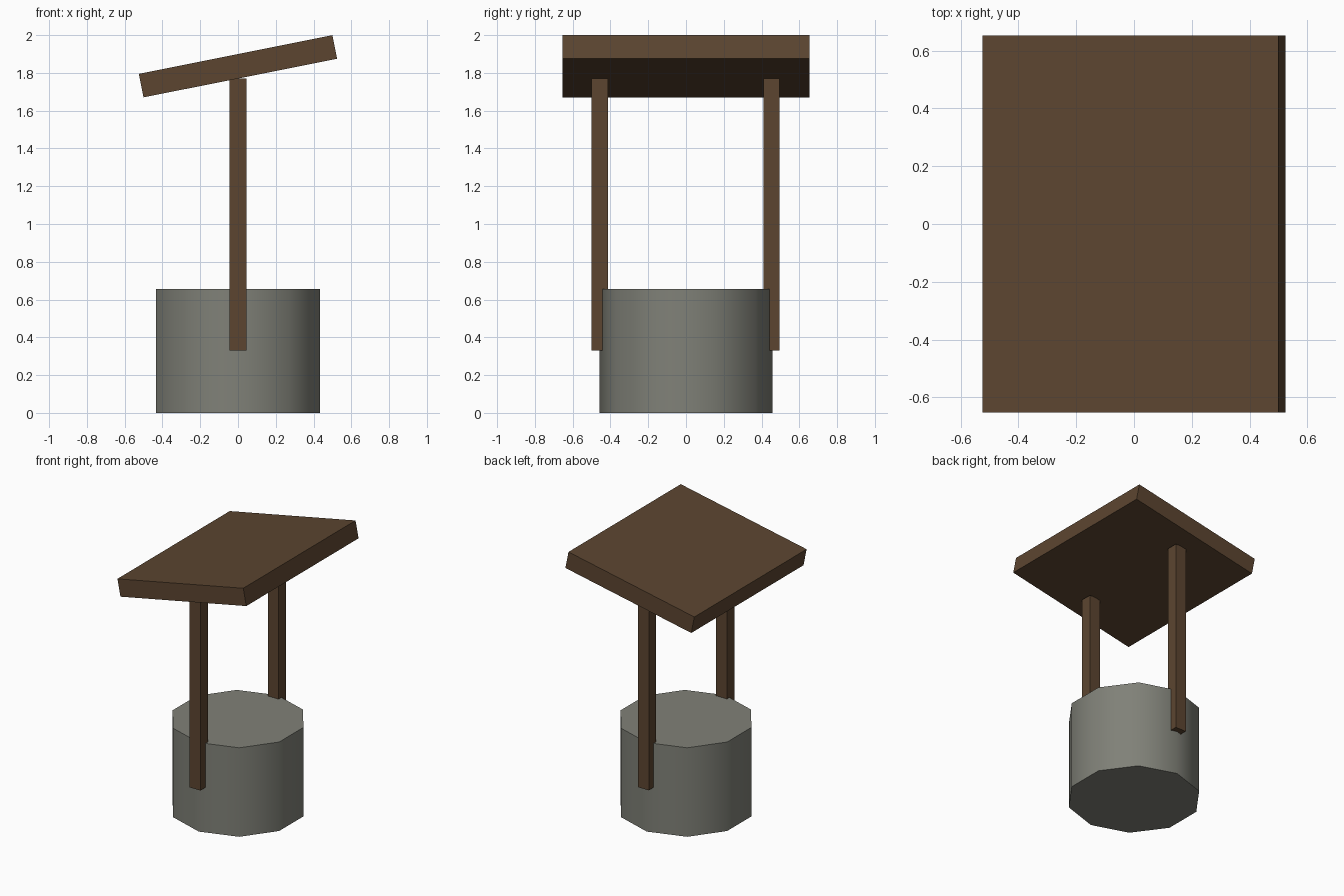
import bpy
from math import radians

if "Cube" in bpy.data.objects:
    bpy.data.objects.remove(bpy.data.objects["Cube"])


def make_material(name, color):
    mat = bpy.data.materials.new(name)
    mat.use_nodes = True
    mat.diffuse_color = color
    mat.node_tree.nodes["Principled BSDF"].inputs["Base Color"].default_value = color
    return mat


wood = make_material("brown wood", (0.107, 0.060, 0.030, 1))
stone = make_material("grey stone", (0.216, 0.220, 0.188, 1))


def add_box(name, center, size, tilt=0.0):
    bpy.ops.mesh.primitive_cube_add(size=1, location=center)
    box = bpy.context.object
    box.name = name
    box.scale = size
    box.rotation_euler.y = tilt
    box.data.materials.append(wood)
    return box


# Ten-sided stone base, smooth around the wall with sharp rims
BASE_HEIGHT = 0.655
bpy.ops.mesh.primitive_cylinder_add(vertices=10, radius=0.457, depth=BASE_HEIGHT,
                                    location=(0, 0, BASE_HEIGHT / 2))
base = bpy.context.object
base.name = "well_base"
base.data.materials.append(stone)
bpy.ops.object.shade_smooth_by_angle(angle=radians(40))

# Two square posts set into the front and back of the base
POST_BOTTOM, POST_TOP = 0.33, 1.77
for name, y in (("front_post", -0.457), ("back_post", 0.453)):
    add_box(name, (0, y, (POST_BOTTOM + POST_TOP) / 2),
            (0.088, 0.086, POST_TOP - POST_BOTTOM))

# Slanted plank roof, higher on the left
add_box("roof", (0, 0, 1.835), (1.045, 1.306, 0.127), radians(-11.3))
